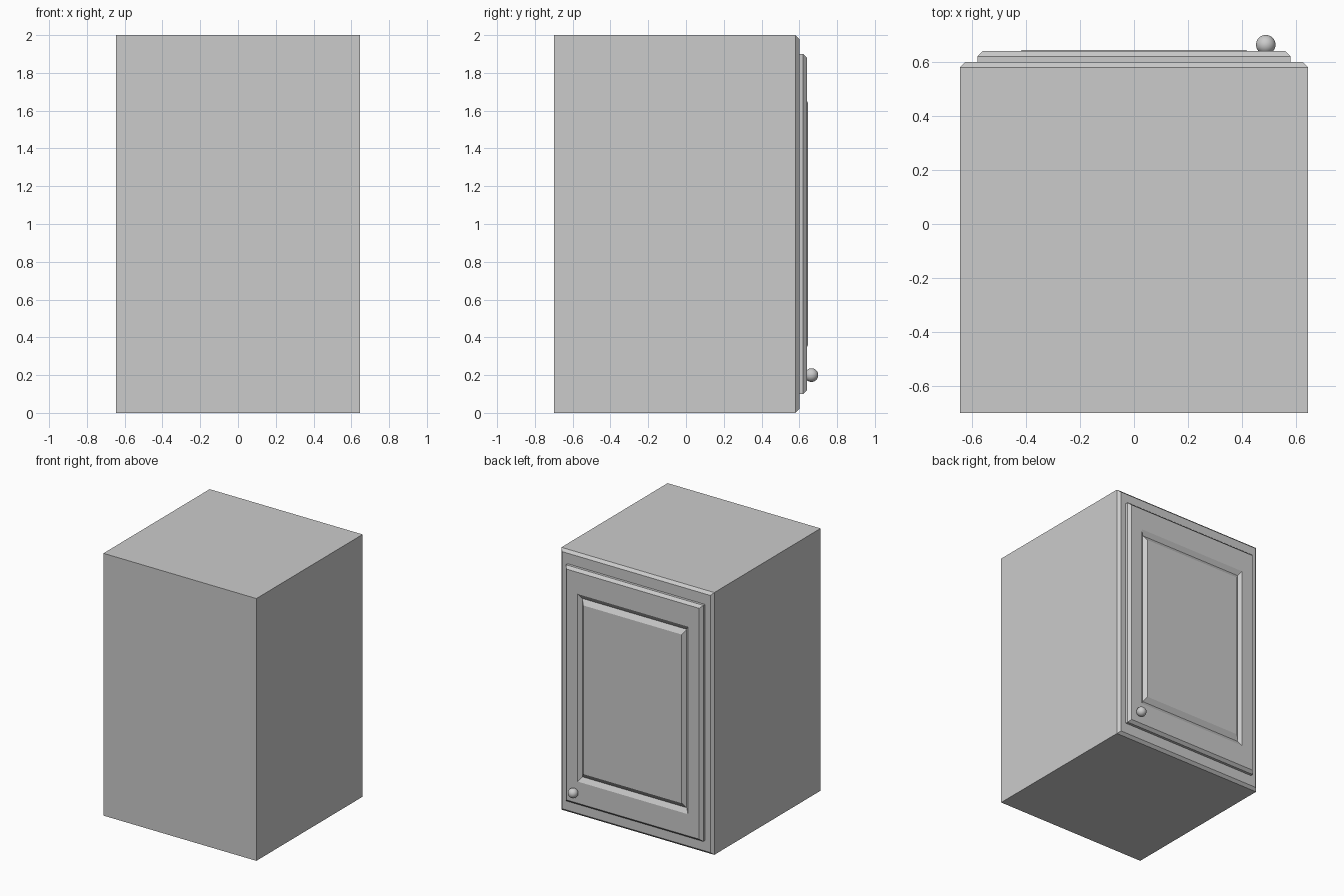
import bpy, bmesh

if "Cube" in bpy.data.objects:
    bpy.data.objects.remove(bpy.data.objects["Cube"])

ZC = 1.0  # mid height of the cabinet


def stepped_panel(name, rings):
    """Loft centred rectangles (half width, half height, y) and cap both ends."""
    bm = bmesh.new()
    loops = [[bm.verts.new((sx * hx, y, ZC + sz * hz))
              for sx, sz in ((-1, -1), (1, -1), (1, 1), (-1, 1))]
             for hx, hz, y in rings]
    for a, b in zip(loops, loops[1:]):
        for i in range(4):
            j = (i + 1) % 4
            bm.faces.new((a[i], a[j], b[j], b[i]))
    bm.faces.new(loops[0])
    bm.faces.new(loops[-1])
    bmesh.ops.recalc_face_normals(bm, faces=bm.faces[:])
    mesh = bpy.data.meshes.new(name)
    bm.to_mesh(mesh)
    bm.free()
    obj = bpy.data.objects.new(name, mesh)
    bpy.context.collection.objects.link(obj)
    return obj


# Cabinet box with chamfered edge around the door side
stepped_panel("cabinet_body", [
    (0.645, 1.0, -0.70),
    (0.645, 1.0, 0.58),
    (0.625, 0.98, 0.60),
])

# Door: bevelled slab, V groove, raised centre field
stepped_panel("door", [
    (0.58, 0.90, 0.60),
    (0.58, 0.90, 0.62),
    (0.56, 0.88, 0.641),
    (0.465, 0.715, 0.641),
    (0.44, 0.68, 0.62),
    (0.415, 0.643, 0.645),
])

# Round door knob
bpy.ops.mesh.primitive_uv_sphere_add(segments=32, ring_count=16, radius=0.036,
                                     location=(0.488, 0.664, 0.2))
knob = bpy.context.object
knob.name = "door_knob"
bpy.ops.object.shade_smooth()
